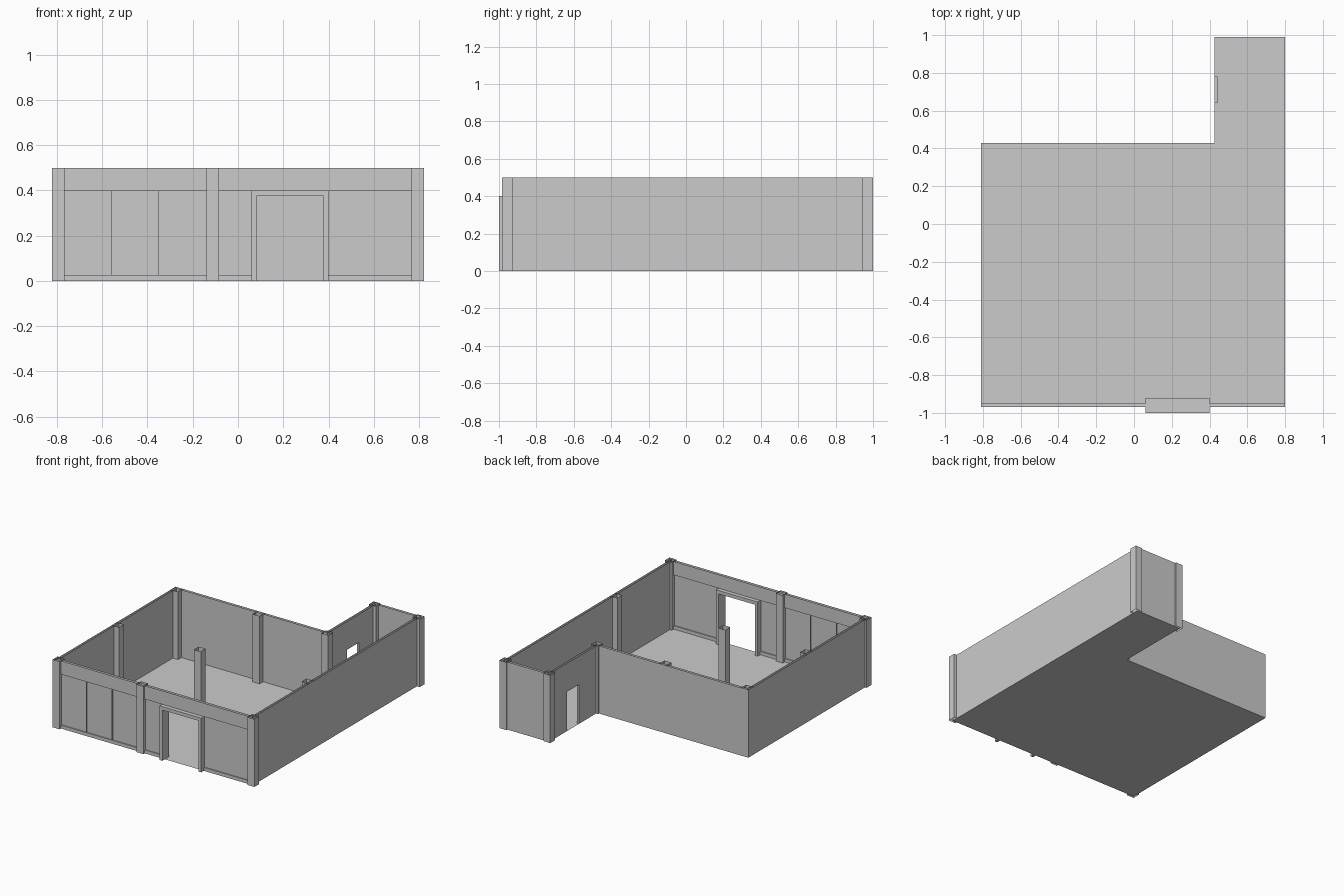
import bpy, bmesh

if "Cube" in bpy.data.objects:
    bpy.data.objects.remove(bpy.data.objects["Cube"])

H = 0.50          # wall height
T = 0.018         # wall thickness


def mesh_object(name, bm):
    me = bpy.data.meshes.new(name)
    bm.to_mesh(me)
    bm.free()
    ob = bpy.data.objects.new(name, me)
    bpy.context.collection.objects.link(ob)
    return ob


def box(name, x0, x1, y0, y1, z0, z1, top=True, bottom=True):
    """Box whose top and bottom can be left open."""
    bm = bmesh.new()
    lo = [bm.verts.new((x, y, z0)) for x, y in ((x0, y0), (x1, y0), (x1, y1), (x0, y1))]
    hi = [bm.verts.new((v.co.x, v.co.y, z1)) for v in lo]
    for i in range(4):
        j = (i + 1) % 4
        bm.faces.new((lo[i], lo[j], hi[j], hi[i]))
    if top:
        bm.faces.new(hi)
    if bottom:
        bm.faces.new(lo[::-1])
    return mesh_object(name, bm)


def strip(name, path, z0, z1):
    """Upright sheet following a plan path (outside on its right)."""
    bm = bmesh.new()
    lo = [bm.verts.new((x, y, z0)) for x, y in path]
    hi = [bm.verts.new((x, y, z1)) for x, y in path]
    for i in range(len(path) - 1):
        bm.faces.new((lo[i], lo[i + 1], hi[i + 1], hi[i]))
    return mesh_object(name, bm)


L, R, F, B = -0.81, 0.80, -0.97, 0.99    # outer plan limits
NX, NY = 0.425, 0.43                     # notch corner
D0, D1, DH = 0.64, 0.78, 0.29            # annex doorway

# Floor
bm = bmesh.new()
plan = [(L, F), (R, F), (R, B), (NX, B), (NX, NY), (L, NY)]
bm.faces.new([bm.verts.new((x, y, 0)) for x, y in plan])
mesh_object("floor", bm)

# Outer and inner wall skins, open at the top, interrupted by the annex doorway
for side, t in (("outer", 0), ("inner", T)):
    before = [(R - t, F + t), (R - t, B - t), (NX + t, B - t), (NX + t, D1)]
    after = [(NX + t, D0), (NX + t, NY - t), (L + t, NY - t), (L + t, F + t)]
    over = [(NX + t, D1), (NX + t, D0)]
    for part, path, z in (("right_wall", before, 0), ("left_wall", after, 0),
                          ("door_header", over, DH)):
        if side == "inner":
            path = path[::-1]
        strip(f"{side}_{part}", path, z, H)

# Annex doorway reveal
bm = bmesh.new()
pts = [(D0, 0), (D0, DH), (D1, DH), (D1, 0)]
a = [bm.verts.new((NX, y, z)) for y, z in pts]
b = [bm.verts.new((NX + T, y, z)) for y, z in pts]
for i in range(3):
    bm.faces.new((a[i], a[i + 1], b[i + 1], b[i]))
mesh_object("annex_door_reveal", bm)

# Front wall: upper band, then base rails and recessed panels between posts
FI = F + T + 0.002
box("front_band", L, R, F, FI, 0.40, H, top=False)
mid = F + 0.010
for i, (x0, x1) in enumerate(((-0.79, -0.11), (-0.11, 0.06), (0.40, 0.785))):
    box(f"base_rail_{i}", x0, x1, F, FI, 0, 0.025, bottom=False)
    box(f"panel_{i}", x0, x1, mid - 0.002, mid + 0.002, 0.025, 0.40, top=False, bottom=False)
for i, x in enumerate((-0.56, -0.35)):
    box(f"mullion_{i}", x - 0.0015, x + 0.0015, F, FI, 0.025, 0.40, top=False, bottom=False)

# Front door frame, a single arch-shaped profile
bm = bmesh.new()
prof = [(0.06, 0), (0.06, 0.40), (0.40, 0.40), (0.40, 0),
        (0.378, 0), (0.378, 0.375), (0.082, 0.375), (0.082, 0)]
face = bm.faces.new([bm.verts.new((x, -1.0, z)) for x, z in prof])
ext = bmesh.ops.extrude_face_region(bm, geom=[face], use_keep_orig=True)
bmesh.ops.translate(bm, vec=(0, 0.08, 0),
                    verts=[v for v in ext["geom"] if isinstance(v, bmesh.types.BMVert)])
bmesh.ops.recalc_face_normals(bm, faces=bm.faces)
mesh_object("front_door_frame", bm)

# Square posts, hollow and open ended
W = 0.057
posts = {
    "front_left": (-0.823, -0.985), "front_mid": (-0.140, -0.985), "front_right": (0.766, -0.985),
    "back_right": (0.766, 0.943), "annex_corner": (0.408, 0.943), "notch_corner": (0.410, 0.385),
    "back_left": (-0.807, 0.371), "back_mid": (-0.140, 0.371), "left_mid": (-0.807, -0.315),
    "right_mid": (0.741, -0.315), "centre": (-0.140, -0.315),
}
for name, (x, y) in posts.items():
    box(f"{name}_post", x, x + W, y, y + W, 0, H, top=False, bottom=False)
